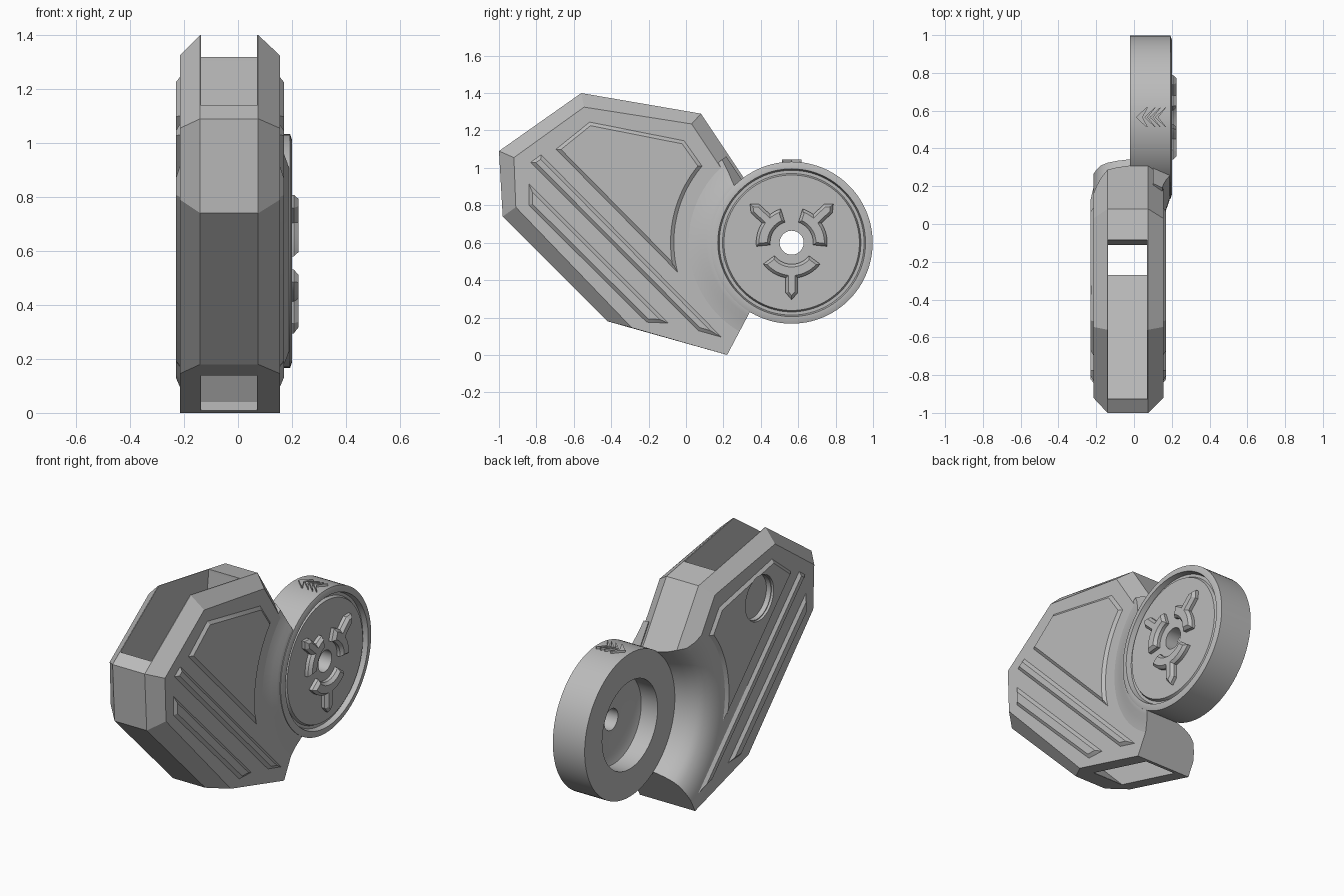
import bpy, bmesh
from math import sin, cos, pi, radians
from mathutils import Matrix, Vector

cube = bpy.data.objects.get("Cube")
if cube:
    bpy.data.objects.remove(cube)

grey = bpy.data.materials.new("plain grey")
grey.use_nodes = True
grey.diffuse_color = (0.5, 0.5, 0.5, 1)
grey.node_tree.nodes["Principled BSDF"].inputs["Base Color"].default_value = (0.5, 0.5, 0.5, 1)

HUB = (0.565, 0.6)       # disc centre (y, z)
BOLT = (-0.375, 1.065)   # bolt hole centre (y, z)
LEFT, RIGHT = 0.155, -0.215


def finish(name, bm):
    bmesh.ops.recalc_face_normals(bm, faces=bm.faces)
    mesh = bpy.data.meshes.new(name)
    bm.to_mesh(mesh)
    bm.free()
    mesh.materials.append(grey)
    ob = bpy.data.objects.new(name, mesh)
    bpy.context.collection.objects.link(ob)
    return ob


def loft(name, rings):
    """Skin closed rings of equal length and cap both ends."""
    bm = bmesh.new()
    loops = [[bm.verts.new(p) for p in ring] for ring in rings]
    n = len(loops[0])
    for a, b in zip(loops, loops[1:]):
        for i in range(n):
            j = (i + 1) % n
            bm.faces.new((a[i], a[j], b[j], b[i]))
    bm.faces.new(loops[0])
    bm.faces.new(loops[-1])
    return finish(name, bm)


def revolve(name, profile, seg=72):
    """Turn a closed (x, radius) profile about the disc axis."""
    bm = bmesh.new()
    rows = []
    for k in range(seg):
        a = 2 * pi * k / seg
        rows.append([bm.verts.new((x, HUB[0] + r * cos(a), HUB[1] + r * sin(a))) for x, r in profile])
    n = len(profile)
    for k in range(seg):
        a, b = rows[k], rows[(k + 1) % seg]
        for i in range(n):
            j = (i + 1) % n
            bm.faces.new((a[i], a[j], b[j], b[i]))
    return finish(name, bm)


def side(x, s=1):
    """Place a drawing in the y-z plane at x, facing s along the x axis."""
    return Matrix(((0, 0, s, x), (1, 0, 0, 0), (0, 1, 0, 0), (0, 0, 0, 1)))


def prism(name, pts, depth, matrix, bevel=0, rise=0):
    """Extrude an outline, with an optional chamfered raised top."""
    bm = bmesh.new()
    low = [bm.verts.new((u, v, -depth)) for u, v in pts]
    high = [bm.verts.new((u, v, 0)) for u, v in pts]
    n = len(pts)
    for i in range(n):
        j = (i + 1) % n
        bm.faces.new((low[i], low[j], high[j], high[i]))
    bm.faces.new(low)
    top = bm.faces.new(high)
    bmesh.ops.recalc_face_normals(bm, faces=bm.faces)
    if bevel:
        bmesh.ops.inset_region(bm, faces=[top], thickness=bevel, depth=rise, use_even_offset=True)
    bm.transform(matrix)
    return finish(name, bm)


def arc(c, r, a0, a1, n):
    return [(c[0] + r * cos(radians(a0 + (a1 - a0) * i / n)),
             c[1] + r * sin(radians(a0 + (a1 - a0) * i / n))) for i in range(n + 1)]


def boolean(ob, cutter, mode="DIFFERENCE"):
    cutter.hide_render = True
    m = ob.modifiers.new("cut", "BOOLEAN")
    m.operation, m.solver, m.object = mode, "EXACT", cutter
    bpy.context.view_layer.objects.active = ob
    bpy.ops.object.modifier_apply(modifier=m.name)
    bpy.data.objects.remove(cutter)


def circle(c, r):
    return arc(c, r, 0, 360, 40)[:-1]


# Housing: wide outline in the middle, chamfered to a smaller outline at the sides
outer = [(-1, 1.09), (-0.56, 1.4), (0.08, 1.29), (0.36, 0.87),
         (0.4, 0.34), (0.22, 0), (-0.42, 0.18), (-0.98, 0.74)]
inner = [(-0.92, 1.055), (-0.545, 1.325), (0.03, 1.235), (0.3, 0.83),
         (0.4, 0.34), (0.22, 0), (-0.29, 0.1455), (-0.91, 0.79)]


def shell(name, left):
    layers = ((RIGHT, inner), (-0.14, outer), (0.075, outer), (left, inner))
    return loft(name, [[(x, y, z) for y, z in ring] for x, ring in layers])


housing = shell("housing", LEFT)

# Open channel running through from the top to the underside
channel = [(-0.93, 1.137), (-0.93, 1.6), (-0.08, 1.6), (-0.085, 1.3), (-0.11, 1.1), (-0.11, 0.6),
           (0.19, 0.04), (0.19, -0.1), (-0.27, -0.1), (-0.27, 0.14), (-0.92, 0.8)]
boolean(housing, prism("channel_cutter", channel, 0.207, side(0.07)))

# Curved hollow around the disc on the right side
hollow = [(-0.3, 0.05), (-0.3, 0.75), (RIGHT, 0.6), (-0.2, 0.55), (-0.175, 0.5), (-0.14, 0.47),
          (-0.09, 0.448), (-0.02, 0.43), (-0.02, 0.41), (0.3, 0.41), (0.3, 0.05)]
boolean(housing, revolve("hollow_cutter", hollow))

# Bolt hole, its counterbores, and the round drain hole in the sloping front
boolean(housing, prism("bolt_cutter", circle(BOLT, 0.064), 1, side(0.5)))
for x, s in ((LEFT, 1), (RIGHT, -1)):
    boolean(housing, prism("bore_cutter", circle(BOLT, 0.13), 0.13, side(x + 0.1 * s, s)))
drain = Matrix.Translation((-0.03, -0.76, 0.52)) @ Vector((0, -1, -1)).to_track_quat("Z", "X").to_matrix().to_4x4()
boolean(housing, prism("drain_cutter", circle((0, 0), 0.062), 0.15, drain @ Matrix.Translation((0, 0, 0.05))))

# Flare joining the left side of the housing to the disc
flare = revolve("disc_flare", [(0.1, 0.4), (0.1, 0.58), (0.15, 0.58), (0.157, 0.54), (0.17, 0.49),
                               (0.183, 0.455), (0.19, 0.43), (0.19, 0.4)])
boolean(flare, shell("flare_limit", 0.2), "INTERSECT")

# Raised panels on both sides
corner_panel = [(-0.695, 1.1), (-0.515, 1.245), (-0.01, 1.145)] + arc(HUB, 0.63, 139.5, 194.5, 14)
long_strip = [(-0.83, 1.03), (-0.775, 1.07), (0.19, 0.095), (0.065, 0.13)]
short_strip = [(-0.84, 0.915), (-0.84, 0.8), (-0.21, 0.175), (-0.095, 0.17)]
for word, x, s in (("left", LEFT, 1), ("right", RIGHT, -1)):
    panel = prism(word + "_corner_panel", corner_panel, 0.012, side(x, s), 0.018, 0.015)
    boolean(panel, prism("bore_cutter", circle(BOLT, 0.135), 0.2, side(x + 0.1 * s, s)))
    prism(word + "_long_strip", long_strip, 0.012, side(x, s), 0.018, 0.015)
    prism(word + "_short_strip", short_strip, 0.012, side(x, s), 0.018, 0.015)

# Disc with rim groove, centre hole and deep recess on the right
revolve("disc", [(0.187, 0.064), (0.187, 0.362), (0.17, 0.37), (0.17, 0.387), (0.2, 0.395),
                 (0.2, 0.412), (0.193, 0.433), (-0.02, 0.433), (-0.02, 0.265), (0.09, 0.265),
                 (0.105, 0.22), (0.105, 0.064)], 96)

# Three curved lugs, each with a pointed spoke
for word, a0, mid, a1 in (("lower", -143, -90, -37), ("rear", -6, 43, 72), ("front", 108, 137, 186)):
    outline = arc(HUB, 0.19, a0, mid - 9.7, 8)
    for r, da in ((0.27, -6.8), (0.305, 0), (0.27, 6.8)):
        outline += arc(HUB, r, mid + da, mid + da, 1)[:1]
    outline += arc(HUB, 0.19, mid + 9.7, a1, 8) + arc(HUB, 0.115, a1, a0, 14)
    prism(word + "_lug", outline, 0.04, side(0.207), 0.015, 0.018)

# Row of arrow chevrons on top of the disc
for i, (tip, thick) in enumerate(((0.01, 0.035), (0.055, 0.018), (0.083, 0.018), (0.111, 0.018))):
    y, end = HUB[0], tip + 0.055
    chevron = [(tip, y), (end, y + 0.052), (end + thick / 4, y + 0.052), (tip + thick, y),
               (end + thick / 4, y - 0.052), (end, y - 0.052)]
    prism("arrow_chevron_%d" % (i + 1), chevron, 0.03, Matrix.Translation((0, 0, 1.045)))

# Smooth the round surfaces and keep hard edges
bpy.ops.object.select_all(action="DESELECT")
for ob in bpy.context.collection.objects:
    if ob.type == "MESH":
        ob.select_set(True)
        bpy.context.view_layer.objects.active = ob
bpy.ops.object.shade_smooth_by_angle(angle=radians(28))
